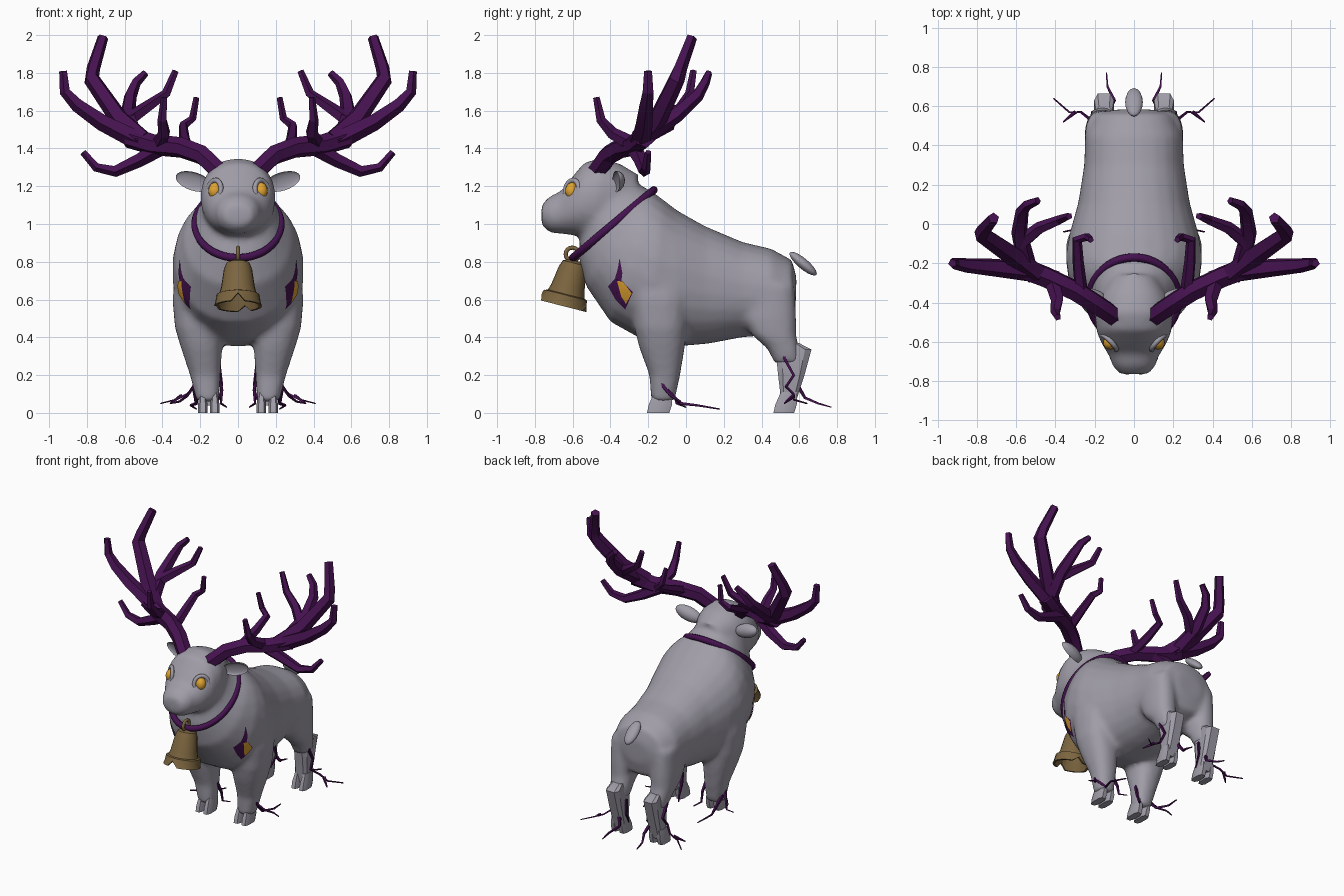
import bpy, bmesh
from math import sin, cos, pi, copysign
from mathutils import Vector, Matrix
from mathutils.bvhtree import BVHTree

cube = bpy.data.objects.get("Cube")
if cube:
    bpy.data.objects.remove(cube)


def material(name, rgb, rough=0.8):
    m = bpy.data.materials.new(name)
    m.use_nodes = True
    m.diffuse_color = (*rgb, 1)
    node = m.node_tree.nodes["Principled BSDF"]
    node.inputs["Base Color"].default_value = (*rgb, 1)
    node.inputs["Roughness"].default_value = rough
    return m


GREY = material("grey hide", (0.35, 0.335, 0.39))
PURPLE = material("dark purple", (0.06, 0.006, 0.08))
AMBER = material("amber", (0.75, 0.37, 0.03))
BRASS = material("dull brass", (0.2, 0.13, 0.05))


def finish(bm, name, mat, smooth=None, mirror=False):
    bmesh.ops.recalc_face_normals(bm, faces=bm.faces)
    me = bpy.data.meshes.new(name)
    for f in bm.faces:
        f.smooth = smooth is not None
    bm.to_mesh(me)
    bm.free()
    if smooth is not None:
        me.set_sharp_from_angle(angle=smooth)
    me.materials.append(mat)
    ob = bpy.data.objects.new(name, me)
    bpy.context.scene.collection.objects.link(ob)
    if mirror:
        ob.modifiers.new("mirror", 'MIRROR').use_mirror_merge = False
    return ob


def skin(bm, rings, closed=False):
    """Bridge rings of points with quads, capping open ends."""
    vs = [[bm.verts.new(p) for p in r] for r in rings]
    n = len(vs[0])
    for a, b in zip(vs, vs[1:] + vs[:1] if closed else vs[1:]):
        for i in range(n):
            j = (i + 1) % n
            bm.faces.new((a[i], a[j], b[j], b[i]))
    if not closed:
        bm.faces.new(vs[0][::-1])
        bm.faces.new(vs[-1])
    return vs


def power(c, p):
    return copysign(abs(c) ** (2 / p), c)


def section(a, b, cx, w, n=24, p=2.2):
    """Rounded section spanning a to b in the side plane, w wide each way in x."""
    a, b = Vector((cx, *a)), Vector((cx, *b))
    mid, half = (a + b) / 2, (a - b) / 2
    return [mid + half * power(cos(t), p) + Vector((w * power(sin(t), p), 0, 0))
            for t in (2 * pi * (i + 0.5) / n for i in range(n))]


def leg(bm, rows, side, n=16, p=2.4):
    skin(bm, [section((y0, z), (y1, z), side * (x0 + x1) / 2, (x1 - x0) / 2, n, p)
              for z, x0, x1, y0, y1 in rows])


def tube(bm, path, r0, r1, n=5, flat=1.0):
    """Tapering limb along a path."""
    pts = [Vector(p) for p in path]
    rings, u = [], None
    for i, p in enumerate(pts):
        d = (pts[min(i + 1, len(pts) - 1)] - pts[max(i - 1, 0)]).normalized()
        u = d.orthogonal() if u is None else u - d * u.dot(d)
        u.normalize()
        v = d.cross(u)
        r = r0 + (r1 - r0) * i / (len(pts) - 1)
        rings.append([p + u * (r * cos(t)) + v * (r * flat * sin(t))
                      for t in (2 * pi * k / n for k in range(n))])
    skin(bm, rings)


def torus(bm, major, minor, matrix, n=32, m=8):
    skin(bm, [[matrix @ Vector(((major + minor * cos(s)) * cos(t),
                                (major + minor * cos(s)) * sin(t), minor * sin(s)))
               for s in (2 * pi * k / m for k in range(m))]
              for t in (2 * pi * i / n for i in range(n))], closed=True)


def place(loc, rot=(0, 0, 0), scale=(1, 1, 1)):
    r = Matrix.Identity(4)
    for axis, angle in zip("XYZ", rot):
        r = Matrix.Rotation(angle, 4, axis) @ r
    return Matrix.Translation(loc) @ r @ Matrix.Diagonal((*scale, 1))


def ball(name, mat, loc, rot, scale, mirror=False, seg=16):
    bm = bmesh.new()
    bmesh.ops.create_uvsphere(bm, u_segments=seg, v_segments=seg // 2 + 2, radius=1,
                              matrix=place(loc, rot, scale))
    return finish(bm, name, mat, 1.0, mirror)


# Body: torso, head and upper legs blended into one hide
bm = bmesh.new()
torso = [((.585, .72), (.58, .56), .1), ((.56, .81), (.555, .46), .2),
         ((.45, .87), (.45, .41), .25), ((.3, .905), (.3, .4), .255),
         ((.1, .99), (.12, .365), .285), ((-.05, 1.075), (-.05, .35), .33),
         ((-.12, 1.13), (-.22, .38), .35), ((-.16, 1.16), (-.4, .48), .335),
         ((-.18, 1.175), (-.53, .67), .285), ((-.2, 1.185), (-.57, .83), .225),
         ((-.33, 1.25), (-.56, .92), .18)]
head = [((-.25, 1.26), (-.3, .98), .12), ((-.35, 1.32), (-.42, .94), .18),
        ((-.45, 1.35), (-.5, .93), .2), ((-.54, 1.325), (-.57, .935), .19),
        ((-.61, 1.24), (-.63, .945), .16), ((-.66, 1.175), (-.68, .95), .128),
        ((-.725, 1.145), (-.725, .955), .108), ((-.765, 1.1), (-.765, .995), .075)]
for part in (torso, head):
    skin(bm, [section(a, b, 0, w) for a, b, w in part])
fore = [(.75, .16, .33, -.3, 0), (.6, .12, .348, -.29, .01), (.45, .08, .335, -.275, .005),
        (.35, .083, .305, -.25, -.005), (.2, .092, .255, -.195, -.03), (.06, .1, .22, -.185, -.06)]
thigh = [(.68, .08, .25, .3, .575), (.5, .078, .252, .3, .585), (.41, .08, .245, .35, .585),
         (.34, .085, .23, .43, .6), (.26, .095, .21, .47, .61)]
for side in (1, -1):
    leg(bm, fore, side)
    leg(bm, thigh, side)
body = finish(bm, "body", GREY, 3.0)
remesh = body.modifiers.new("blend", 'REMESH')
remesh.mode = 'VOXEL'
remesh.voxel_size = 0.018
remesh.use_smooth_shade = True
soften = body.modifiers.new("soften", 'SMOOTH')
soften.factor, soften.iterations = 0.5, 7

# Angular hocks and cloven hooves
bm = bmesh.new()
leg(bm, [(.37, .11, .195, .49, .6), (.335, .1, .205, .47, .668), (.2, .1, .203, .485, .63),
         (.08, .1, .2, .5, .59), (.04, .105, .195, .5, .58)], 1, 8, 4)
finish(bm, "hind_shank", GREY, 0.5, True)
for name, front, back in (("fore_hoof", -.21, -.085), ("hind_hoof", .46, .575)):
    bm = bmesh.new()
    for x0, x1 in ((.097, .15), (.16, .213)):
        leg(bm, [(0, x0, x1, front, back), (.045, x0, x1, front + .01, back + .015),
                 (.11, x0 + .01, x1 - .01, front + .04, back + .015)], 1, 8, 3)
    finish(bm, name, GREY, 0.5, True)

# Tail, cupped ears, eyes and eyelids
ball("tail", GREY, (0, .62, .79), (-.7, 0, 0), (.045, .092, .028))
bm = bmesh.new()
bmesh.ops.create_uvsphere(bm, u_segments=16, v_segments=10, radius=1,
                          matrix=Matrix.Rotation(pi / 2, 4, 'Y'))
for v in bm.verts:
    if v.co.y < 0:
        v.co.y *= -0.35
bm.transform(place((.235, -.37, 1.225), (.2, -.3, .15), (.1, .045, .05)))
finish(bm, "ear", GREY, 1.0, True)
ball("eye", AMBER, (.118, -.6, 1.175), (0, 0, .75), (.036, .042, .046), True)
bm = bmesh.new()
torus(bm, .05, .013, place((.125, -.603, 1.177), (pi / 2 - .15, 0, .8), (1, 1.1, 1)), 20)
finish(bm, "eyelid", GREY, 1.5, True)

# Branching antlers
bm = bmesh.new()
tube(bm, [(.1, -.47, 1.28), (.19, -.41, 1.365), (.3, -.34, 1.405), (.45, -.27, 1.42),
          (.58, -.22, 1.46)], .052, .058, 6)
tines = [
    ([(.5, -.25, 1.44), (.63, -.15, 1.56), (.775, -.05, 1.77), (.765, -.03, 1.83),
      (.715, .03, 1.99)], .06, .03),
    ([(.52, -.24, 1.44), (.72, -.22, 1.54), (.85, -.21, 1.63), (.915, -.2, 1.7),
      (.925, -.2, 1.81)], .055, .022),
    ([(.4, -.28, 1.41), (.52, -.24, 1.34), (.65, -.22, 1.28), (.75, -.21, 1.3),
      (.82, -.2, 1.38)], .045, .018),
    ([(.55, -.2, 1.48), (.585, -.05, 1.58), (.57, .06, 1.68), (.54, .1, 1.75),
      (.49, .12, 1.8)], .05, .02),
    ([(.58, -.1, 1.55), (.48, -.02, 1.62), (.38, .02, 1.69), (.33, .04, 1.81)], .04, .018),
    ([(.42, -.28, 1.42), (.39, -.39, 1.48), (.4, -.45, 1.55), (.39, -.475, 1.67)], .042, .018),
    ([(.27, -.34, 1.4), (.285, -.2, 1.46), (.29, -.08, 1.52), (.24, -.065, 1.56),
      (.22, -.08, 1.67)], .035, .016),
]
for path, r0, r1 in tines:
    tube(bm, path, r0, r1)
finish(bm, "antler", PURPLE, 0.35, True)

# Creeping roots around the feet
bm = bmesh.new()
roots = [
    [(.225, -.14, .22), (.235, -.12, .14), (.27, -.08, .09), (.31, -.03, .06), (.36, -.04, .05)],
    [(.23, -.1, .12), (.22, -.03, .05), (.25, .06, .04), (.22, .18, .02)],
    [(.1, -.1, .2), (.085, -.07, .12), (.09, -.05, .05), (.06, 0, .03)],
    [(.205, .54, .37), (.21, .52, .29), (.21, .57, .2), (.22, .53, .14), (.27, .57, .1),
     (.33, .57, .07), (.41, .64, .05)],
    [(.12, .6, .13), (.1, .63, .08), (.135, .7, .05), (.14, .77, .03)],
    [(.3, .57, .09), (.36, .52, .05)],
    [(.1, .55, .25), (.085, .57, .15), (.1, .52, .07)],
]
for path in roots:
    tube(bm, path, .013, .004, 4)
finish(bm, "roots", PURPLE, None, True)

# Shoulder wounds laid over the hide
tree = BVHTree.FromObject(body, bpy.context.evaluated_depsgraph_get())
wounds = [
    ("wound_edge", PURPLE, .004, [(-.41, .67), (-.375, .71), (-.36, .76), (-.35, .82),
                                  (-.335, .74), (-.34, .7), (-.28, .64), (-.32, .55), (-.37, .6)]),
    ("wound_glow", AMBER, .008, [(-.36, .7), (-.33, .695), (-.285, .635), (-.315, .58), (-.34, .62)]),
]
for name, mat, lift, outline in wounds:
    bm = bmesh.new()
    bm.faces.new([bm.verts.new((0, y, z)) for y, z in outline])
    bmesh.ops.triangulate(bm, faces=bm.faces)
    bmesh.ops.subdivide_edges(bm, edges=bm.edges, cuts=4, use_grid_fill=True)
    for v in bm.verts:
        hit, normal, _, _ = tree.ray_cast(Vector((1, v.co.y, v.co.z)), Vector((-1, 0, 0)))
        if hit:
            v.co = hit + normal * lift
    finish(bm, name, mat, 1.0, True)

# Collar, bell loop and chipped hollow bell
bm = bmesh.new()
torus(bm, 1, .075, place((0, -.385, 1.0), (.697, 0, 0), (.23, .28, .28)), 40)
finish(bm, "collar", PURPLE, 1.0)
bm = bmesh.new()
torus(bm, .035, .011, place((0, -.602, .84), (0, pi / 2, 0)), 16)
finish(bm, "bell_loop", BRASS, 1.0)
bm = bmesh.new()
profile = [(.25, .03), (.235, .062), (.2, .075), (.1, .09), (.065, .1), (.06, .115),
           (.02, .12), (0, .127), (0, .112), (.06, .092), (.2, .066), (.22, .02)]
sides = 20
rings = skin(bm, [[(r * cos(2 * pi * k / sides), r * sin(2 * pi * k / sides), h)
                   for k in range(sides)] for h, r in profile])
for ring in rings[6:9]:
    for chip, rise in ((15, .04), (4, .03), (9, .02)):
        ring[chip].co.z += rise
bm.transform(place((0, -.65, .565), (-.25, 0, 0)))
finish(bm, "bell", BRASS, 0.6)
